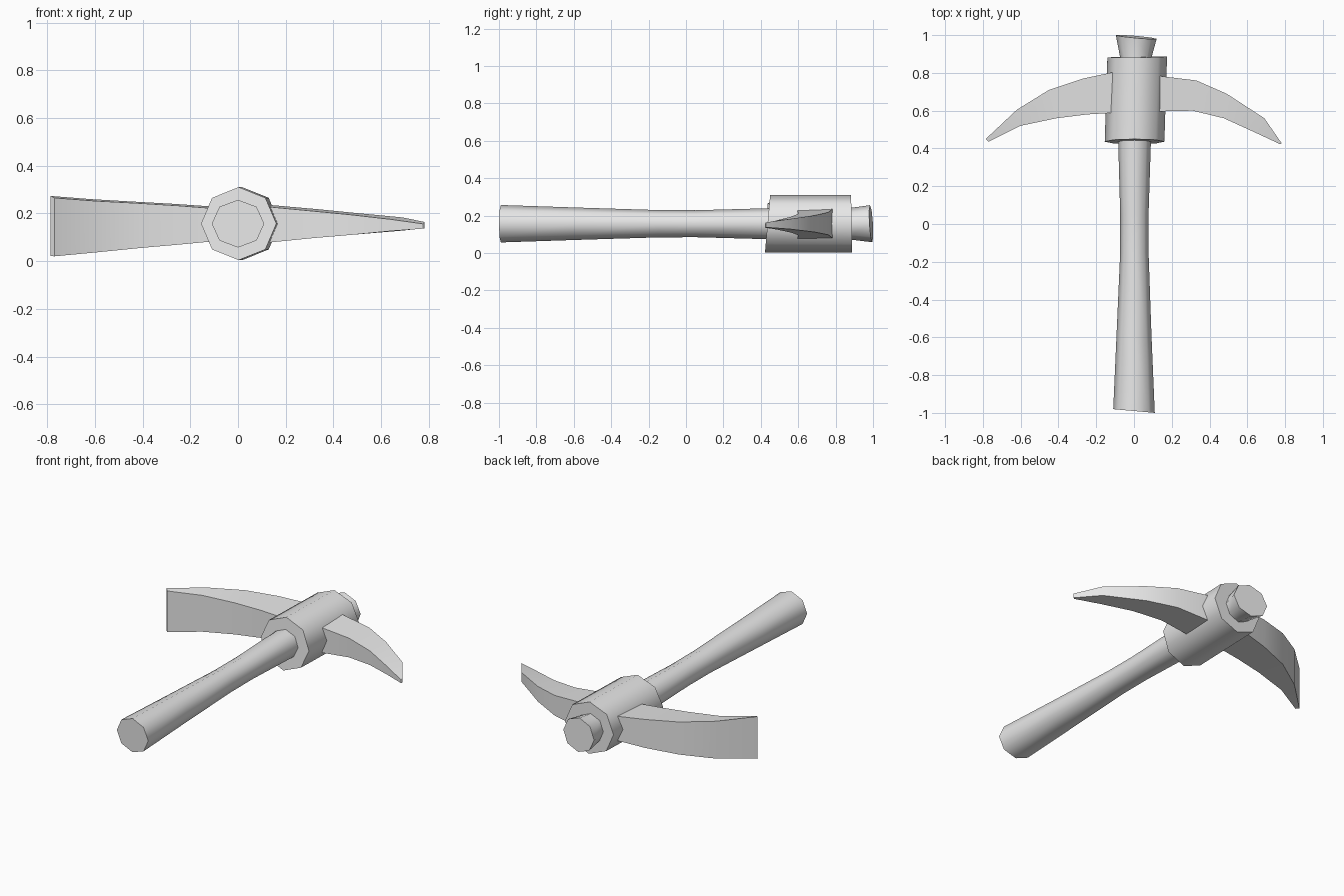
import bpy
import bmesh
from math import sin, cos, pi, radians

cube = bpy.data.objects.get("Cube")
if cube:
    bpy.data.objects.remove(cube, do_unlink=True)

grey = bpy.data.materials.new("plain grey")
grey.use_nodes = True
grey.diffuse_color = (0.8, 0.8, 0.8, 1)
grey.node_tree.nodes["Principled BSDF"].inputs["Base Color"].default_value = (0.8, 0.8, 0.8, 1)

MID_Z = 0.157


def loft(name, rings):
    """Skin a row of matching rings and cap both ends."""
    bm = bmesh.new()
    loops = [[bm.verts.new(p) for p in ring] for ring in rings]
    n = len(loops[0])
    for a, b in zip(loops, loops[1:]):
        for i in range(n):
            j = (i + 1) % n
            bm.faces.new((a[i], a[j], b[j], b[i]))
    bm.faces.new(loops[0])
    bm.faces.new(loops[-1])
    bmesh.ops.recalc_face_normals(bm, faces=bm.faces[:])
    mesh = bpy.data.meshes.new(name)
    bm.to_mesh(mesh)
    bm.free()
    mesh.materials.append(grey)
    obj = bpy.data.objects.new(name, mesh)
    bpy.context.collection.objects.link(obj)
    bpy.ops.object.select_all(action='DESELECT')
    obj.select_set(True)
    bpy.context.view_layer.objects.active = obj
    bpy.ops.object.shade_smooth_by_angle(angle=radians(50))
    return obj


def octagon(y, cx, rx, rz, tilt_x=0, tilt_z=0):
    """Eight-sided ring across the handle, optionally slanted."""
    ring = []
    for i in range(8):
        dx, dz = rx * cos(i * pi / 4), rz * sin(i * pi / 4)
        ring.append((cx + dx, y + tilt_x * dx + tilt_z * dz, MID_Z + dz))
    return ring


def blade(name, stations):
    """Each station: back edge x, y; front edge x, y; bottom and top z."""
    loft(name, [[(bx, by, lo), (bx, by, hi), (fx, fy, hi - 0.008), (fx, fy, lo - 0.002)]
                for bx, by, fx, fy, lo, hi in stations])


# Handle, waisted in the middle and flared where it leaves the collar
loft("handle", [
    octagon(-0.99, 0.0, 0.11, 0.1, -0.09),
    octagon(-0.6, 0.0, 0.093, 0.087),
    octagon(-0.15, 0.002, 0.075, 0.073),
    octagon(0.05, 0.002, 0.075, 0.072),
    octagon(0.45, 0.003, 0.087, 0.083),
    octagon(0.89, 0.01, 0.085, 0.086),
    octagon(0.99, 0.012, 0.108, 0.099, -0.09, -0.06),
])

# Collar that holds the two blades
loft("collar", [
    octagon(0.436, 0.003, 0.158, 0.153, 0, 0.09),
    octagon(0.884, 0.017, 0.158, 0.153, 0.015, -0.02),
])

# Broad blade, widening towards its cutting edge
blade("broad_blade", [
    (-0.08, 0.81, -0.08, 0.59, 0.087, 0.227),
    (-0.27, 0.77, -0.25, 0.58, 0.071, 0.24),
    (-0.45, 0.71, -0.41, 0.56, 0.057, 0.25),
    (-0.62, 0.605, -0.60, 0.52, 0.038, 0.26),
    (-0.785, 0.45, -0.77, 0.435, 0.022, 0.273),
])

# Pointed blade, narrowing to a tip
blade("pointed_blade", [
    (0.08, 0.79, 0.08, 0.595, 0.075, 0.24),
    (0.33, 0.76, 0.31, 0.60, 0.098, 0.218),
    (0.49, 0.69, 0.475, 0.56, 0.112, 0.202),
    (0.69, 0.56, 0.64, 0.485, 0.128, 0.183),
    (0.782, 0.427, 0.775, 0.422, 0.138, 0.164),
])
